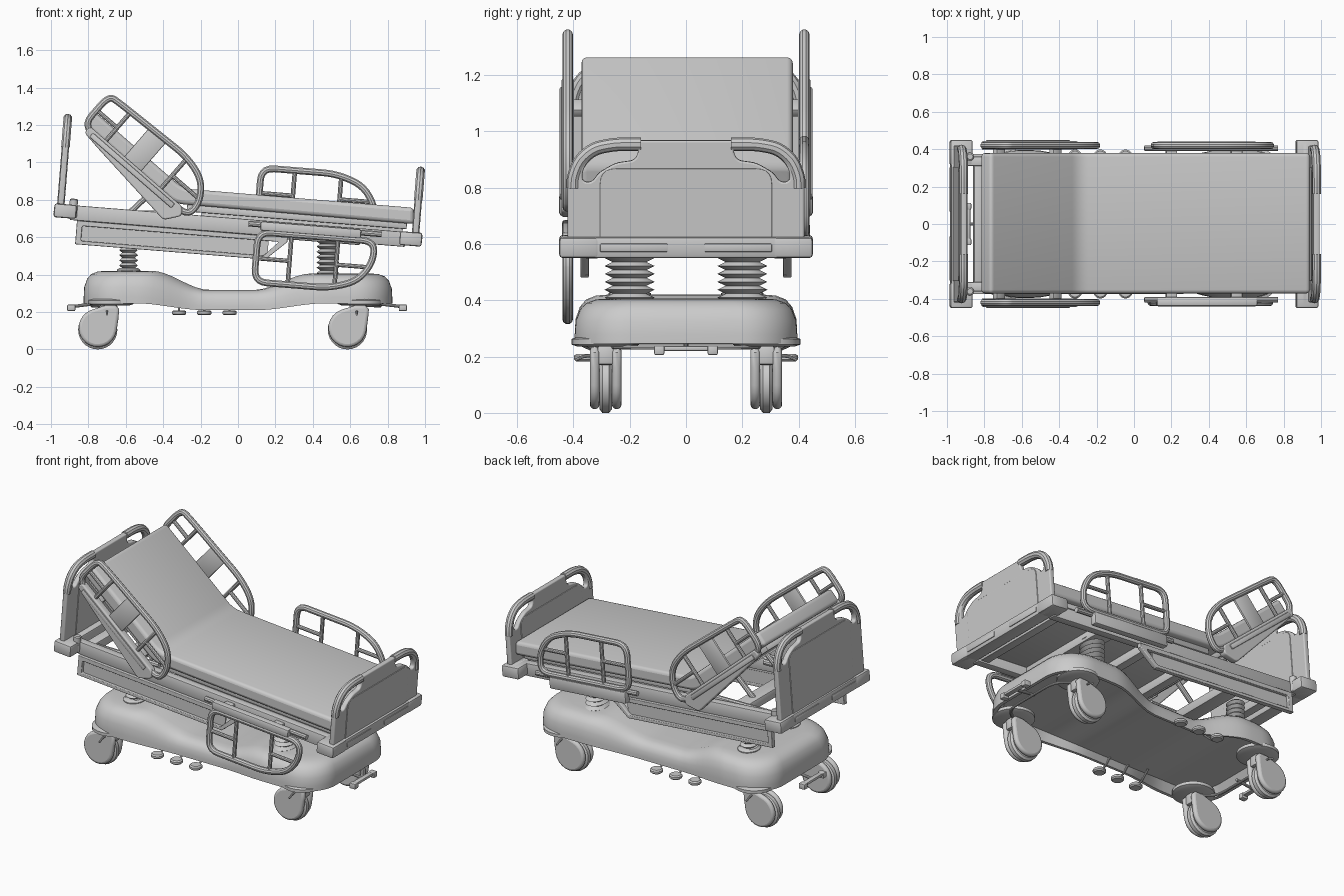
import bpy, bmesh, math
from mathutils import Matrix, Vector

if "Cube" in bpy.data.objects:
    bpy.data.objects.remove(bpy.data.objects["Cube"])

I = Matrix.Identity(4)
XZ = Matrix.Rotation(math.pi / 2, 4, 'X')                       # profile plane x-z
YZ = Matrix(((0, 0, 1, 0), (1, 0, 0, 0), (0, 1, 0, 0), (0, 0, 0, 1)))  # profile plane y-z
T = lambda x, y, z: Matrix.Translation((x, y, z))
BED = T(0, 0, .665) @ Matrix.Rotation(math.radians(4.6), 4, 'Y')     # tilted bed frame
BACK = T(-.765, 0, 1.262) @ Matrix.Rotation(math.radians(41), 4, 'Y')  # raised backrest


def add(name, mesh, M=I):
    o = bpy.data.objects.new(name, mesh)
    bpy.context.collection.objects.link(o)
    mesh.transform(M)
    bpy.ops.object.select_all(action='DESELECT')
    o.select_set(True)
    bpy.context.view_layer.objects.active = o
    bpy.ops.object.shade_smooth_by_angle(angle=math.radians(35))
    return o


def from_bm(name, bm, M=I):
    bmesh.ops.recalc_face_normals(bm, faces=bm.faces)
    me = bpy.data.meshes.new(name)
    bm.to_mesh(me)
    bm.free()
    return add(name, me, M)


def box(name, x, y, z, M=I, bevel=.006):
    """x, y, z are (min, max) ranges"""
    bm = bmesh.new()
    bmesh.ops.create_cube(bm, size=1)
    for v in bm.verts:
        v.co = [r[0] + (c + .5) * (r[1] - r[0]) for r, c in zip((x, y, z), v.co)]
    if bevel:
        bmesh.ops.bevel(bm, geom=bm.edges[:], offset=bevel, segments=2, affect='EDGES', profile=.5)
    return from_bm(name, bm, M)


def lathe(name, prof, M=I, n=28):
    """revolve (radius, z) profile about z"""
    bm = bmesh.new()
    rings = [[bm.verts.new((r * math.cos(k * math.tau / n), r * math.sin(k * math.tau / n), z))
              for k in range(n)] for r, z in prof]
    for a, b in zip(rings, rings[1:]):
        for k in range(n):
            bm.faces.new((a[k], a[(k + 1) % n], b[(k + 1) % n], b[k]))
    bm.faces.new(rings[0])
    bm.faces.new(rings[-1])
    return from_bm(name, bm, M)


def fillet(pts, d, closed=True, n=5):
    pts, out = [Vector(p) for p in pts], []
    for i, p in enumerate(pts):
        if not closed and i in (0, len(pts) - 1):
            out.append(p)
            continue
        a, b = pts[i - 1] - p, pts[(i + 1) % len(pts)] - p
        a = p + a.normalized() * min(d, a.length * .48)
        b = p + b.normalized() * min(d, b.length * .48)
        for k in range(n + 1):
            t = k / n
            out.append(a * (1 - t) ** 2 + p * 2 * t * (1 - t) + b * t * t)
    return out


def curve(name, loops, M, closed=True, dim='3D', **kw):
    cu = bpy.data.curves.new(name + '_curve', 'CURVE')
    cu.dimensions = dim
    for k, v in kw.items():
        setattr(cu, k, v)
    for pts in loops:
        s = cu.splines.new('POLY')
        s.points.add(len(pts) - 1)
        for p, q in zip(s.points, pts):
            p.co = (*q, 1) if len(q) == 3 else (*q, 0, 1)
        s.use_cyclic_u = closed
    tmp = bpy.data.objects.new('tmp', cu)
    bpy.context.collection.objects.link(tmp)
    dg = bpy.context.evaluated_depsgraph_get()
    me = bpy.data.meshes.new_from_object(tmp.evaluated_get(dg))
    bpy.data.objects.remove(tmp)
    return add(name, me, M)


def tube(name, pts, r, M=I, closed=False):
    return curve(name, [pts], M, closed, bevel_depth=r, bevel_resolution=3, use_fill_caps=True)


def plate(name, loops, thick, M, bevel=.006):
    return curve(name, loops, M, True, '2D', fill_mode='BOTH', extrude=thick / 2 - bevel,
                 bevel_depth=bevel, bevel_resolution=2, offset=-bevel)


# base cover: hourglass plan, saddle-shaped in side view
def base_cover():
    xs = [-math.cos(k * math.pi / 48) * .825 for k in range(49)]
    def sec(x):
        m = min(1, max(0, (abs(x + .04) - .14) / .36))
        m = m * m * (3 - 2 * m)
        top = (.318 + .102 * m) if x < 0 else .318 + .088 * m
        hw, e = .315 + .08 * m, abs(x) - (.825 - .2)
        if e > 0:
            hw -= .2 - math.sqrt(max(0, .04 - e * e))
        return hw, .21 + .036 * m, top
    layers = [(.05, .3), (.02, 0), (0, 0), (0, .2), (.003, .5), (.018, .75), (.04, .9), (.075, .98), (.12, 1)]
    bm, rings = bmesh.new(), []
    for ins, f in layers:
        ring = []
        for sgn, seq in ((1, xs), (-1, xs[::-1])):
            for x in seq:
                hw, lo, hi = sec(x)
                ring.append(bm.verts.new((x * (1 - ins / .83), sgn * hw * (1 - ins / .39), lo + f * (hi - lo))))
        rings.append(ring)
    n = len(rings[0])
    for a, b in zip(rings, rings[1:]):
        for k in range(n):
            bm.faces.new((a[k], a[(k + 1) % n], b[(k + 1) % n], b[k]))
    for r in (rings[0], rings[-1]):
        for k in range(n // 2 - 1):
            bm.faces.new((r[k], r[k + 1], r[n - 2 - k], r[n - 1 - k]))
    from_bm('base_cover', bm)
base_cover()

# casters with teardrop covers and swivel discs
tear = [(-.07 + .102 * math.cos(math.radians(a)), .115 + .102 * math.sin(math.radians(a))) for a in range(110, 351, 15)]
tear += [(.04, .16), (.045, .215), (.025, .235), (-.03, .235)]
for x in (-.68, .655):
    for y in (-.285, .285):
        M, s = T(x, y, 0), 1 if y > 0 else -1
        lathe('caster_wheel', [(.06, -.022), (.092, -.022), (.105, -.012), (.105, .012), (.092, .022), (.06, .022)],
              M @ T(-.07, 0, .105) @ XZ)
        for k in (-1, 1):
            plate('caster_cover', [tear], .034, M @ T(0, k * .039, 0) @ XZ, .0155)
        box('caster_fork', (-.06, .035), (-.03, .03), (.17, .24), M, .01)
        lathe('swivel_disc', [(.1, .235), (.122, .243), (.122, .262), (.1, .27)], M)
        tube('caster_brake', [(-.02, s * .04, .205), (-.02, s * .08, .2), (-.02, s * .108, .187)], .006, M)

# end brake pedals
for s, x0, x1 in ((-1, .76, .895), (1, .74, .885)):
    tube('brake_rod', [(s * x0, 0, .245), (s * x1, 0, .228)], .009)
    box('brake_bar', sorted((s * (x1 - .02), s * (x1 + .012))), (-.1, .1), (.22, .238))
    for y in (-.095, .095):
        box('brake_pad', sorted((s * (x1 - .025), s * (x1 + .018))), (y - .018, y + .018), (.205, .24))
    tube('brake_link', fillet([(s * .67, -.27, .235), (s * (x0 + .02), -.2, .232), (s * (x0 + .02), .2, .232),
                               (s * .67, .27, .235)], .08, False), .008)

# height pedals on both sides
for x in (-.315, -.18, -.045):
    for s in (-1, 1):
        lathe('foot_pedal', [(.03, -.013), (.038, -.006), (.038, .006), (.03, .013)], T(x, s * .36, .196))
        tube('pedal_arm', [(x, s * .35, .196), (x, s * .31, .205), (x, s * .25, .26)], .006)

# bellows lift columns
def bellows(name, x, y, z0, z1, r, n, sy):
    prof = [(r * 1.25, z0 - .05), (r * 1.25, z0), (r, z0 + .01)]
    h = (z1 - z0 - .01) / n
    for k in range(n):
        prof += [(r * .68, z0 + .01 + k * h), (r, z0 + .01 + (k + .5) * h)]
    lathe(name, prof + [(r * .68, z1)], T(x, y, 0) @ Matrix.Diagonal((1, sy, 1, 1)))
for y in (-.2, .2):
    bellows('head_bellows', -.585, y, .425, .6, .05, 6, 1.2)
    bellows('foot_bellows', .48, y, .385, .62, .06, 8, 1.48)

# bed frame rails, cross members and side panels
for s in (-1, 1):
    box('frame_rail', (-.9, .9), sorted((s * .31, s * .36)), (-.045, .035), BED)
    panel = [(-.86, -.045), (-.86, -.172), (.16, -.172), (.27, -.07), (.27, -.045)]
    inset = fillet([(-.83, -.072), (-.83, -.152), (.15, -.152), (.225, -.072)], .01)
    plate('side_panel', [panel, inset], .03, BED @ T(0, s * .36, 0) @ XZ, .004)
    box('side_panel_back', (-.84, .17), sorted((s * .347, s * .356)), (-.165, -.06), BED, 0)
    lathe('corner_socket', [(.022, -.03), (.022, .065), (.015, .07)], BED @ T(-.885, s * .36, 0))
    tube('back_strut', [(-.79, s * .28, .0), (-.36, s * .28, .03)], .018, BED)
    tube('back_support', [(-.6, s * .16, .0), (-.42, s * .16, .2)], .016, BED)
for x, w in ((-.83, .03), (-.585, .05), (-.2, .03), (.15, .03), (.48, .06), (.85, .03)):
    box('cross_member', (x - w, x + w), (-.33, .33), (-.035, .02), BED)
box('seat_deck', (-.28, .9), (-.34, .34), (.05, .088), BED)
box('deck_spacer', (-.2, .88), (-.315, .315), (.015, .055), BED)
box('back_deck', (.03, .62), (-.34, .34), (-.115, -.08), BACK)

# mattress, one bent slab
matt = [(-.765, 1.27), (-.293, .86), (.94, .757), (.94, .67), (-.335, .779), (-.824, 1.203)]
soft = []
for i, p in enumerate(matt):
    f = fillet([matt[i - 1], p, matt[(i + 1) % 6]], .05 if i in (1, 4) else .022, False)
    soft += f[1:-1]
plate('mattress', [soft], .75, T(0, .004, 0) @ XZ, .02)

# head and foot boards on bumpers
def end_board(name, u, H, s):
    half = [(-.42, -.02), (-.42, H - .14), (-.395, H - .065), (-.335, H - .015), (-.25, H)]
    outline = fillet(half + [(-y, z) for y, z in half[::-1]], .03)
    hole = fillet([(-.335, H - .15), (-.37, H - .145), (-.365, H - .1), (-.33, H - .05), (-.26, H - .03), (-.165, H - .028),
                   (-.18, H - .07), (-.25, H - .08), (-.31, H - .115)], .02)
    M = BED @ T(u, 0, .03) @ YZ
    plate(name, [outline, hole, [(-p.x, p.y) for p in hole]], .032, M, .007)
    raised = fillet([(-.305, -.06), (-.305, H - .1), (.305, H - .1), (.305, -.06)], .055)
    plate(name + '_panel', [raised], .04, M, .003)
    for k in (-1, 1):
        grip = [(k * .4, H - .17, 0), (k * .4, H - .13, 0), (k * .376, H - .07, 0), (k * .325, H - .028, 0),
                (k * .25, H - .014, 0), (k * .16, H - .014, 0)]
        tube(name + '_grip', fillet(grip, .03, False), .024, M)
        box(name + '_corner', (s * .927 - .06, s * .927 + .06), sorted((k * .31, k * .45)), (-.037, .037), BED, .012)
        box(name + '_bumper_slot', sorted((s * .975, s * .988)), sorted((k * .065, k * .305)), (-.015, .015), BED, .004)
    box(name + '_bumper', sorted((s * .895, s * .984)), (-.44, .44), (-.037, .037), BED, .01)
end_board('headboard', -.953, .48, -1)
end_board('footboard', .95, .35, 1)

# side rails: tube loop with bars; f < 0 folds the rail down
def rail(name, M, loop, bars, y, f=1, r=.019):
    P = lambda a, h: (a, y, h * f)
    tube(name + '_loop', fillet([P(*p) for p in loop], .07), r, M, True)
    for a, b in bars:
        tube(name + '_bar', [P(*a), P(*b)], .012, M)

foot_loop = [(.1, .03), (.1, .315), (.5, .315), (.65, .265), (.725, .15), (.725, .03)]
foot_bars = [((.28, .03), (.28, .31)), ((.53, .03), (.53, .3)), ((.1, .18), (.28, .18)), ((.53, .18), (.71, .18))]
head_loop = [(-.005, -.09), (-.005, .12), (.06, .128), (.52, .147), (.66, .11), (.735, .01), (.735, -.09)]
head_bars = [((.14, -.085), (.14, .13)), ((.53, -.085), (.53, .145)), ((0, .02), (.14, .02)), ((.53, .02), (.72, .02))]
for s in (-1, 1):
    rail('foot_rail', BED @ T(.01 if s < 0 else 0, 0, 0), foot_loop, foot_bars, s * .42, 1 if s > 0 else -.94)
    tube('foot_rail_hinge', [(.055, s * .405, .012), (.77, s * .405, .012)], .016, BED)
    box('foot_rail_cover', (.12, .66), sorted((s * .395, s * .44)), (-.055, .02) if s > 0 else (-.02, .03), BED, .01)
    rail('head_rail', BACK, head_loop, head_bars, s * .42)
    box('head_rail_infill', (.27, .39), sorted((s * .412, s * .428)), (-.08, .13), BACK)
    cover = fillet([(.025, -.07), (.025, -.115), (.13, -.13), (.65, -.19), (.71, -.11), (.68, -.07)], .02)
    plate('head_rail_cover', [cover], .045, BACK @ T(0, s * .42, 0) @ XZ, .008)
    box('head_rail_ridge', (.06, .64), sorted((s * .43, s * .449)), (-.115, -.085), BACK)
    for x in (.15, .55):
        box('head_rail_bracket', (x - .03, x + .03), sorted((s * .32, s * .41)), (-.125, -.09), BACK)
    for x in (.2, .55):
        box('foot_rail_bracket', (x - .03, x + .03), sorted((s * .33, s * .41)), (-.02, .02), BED)
